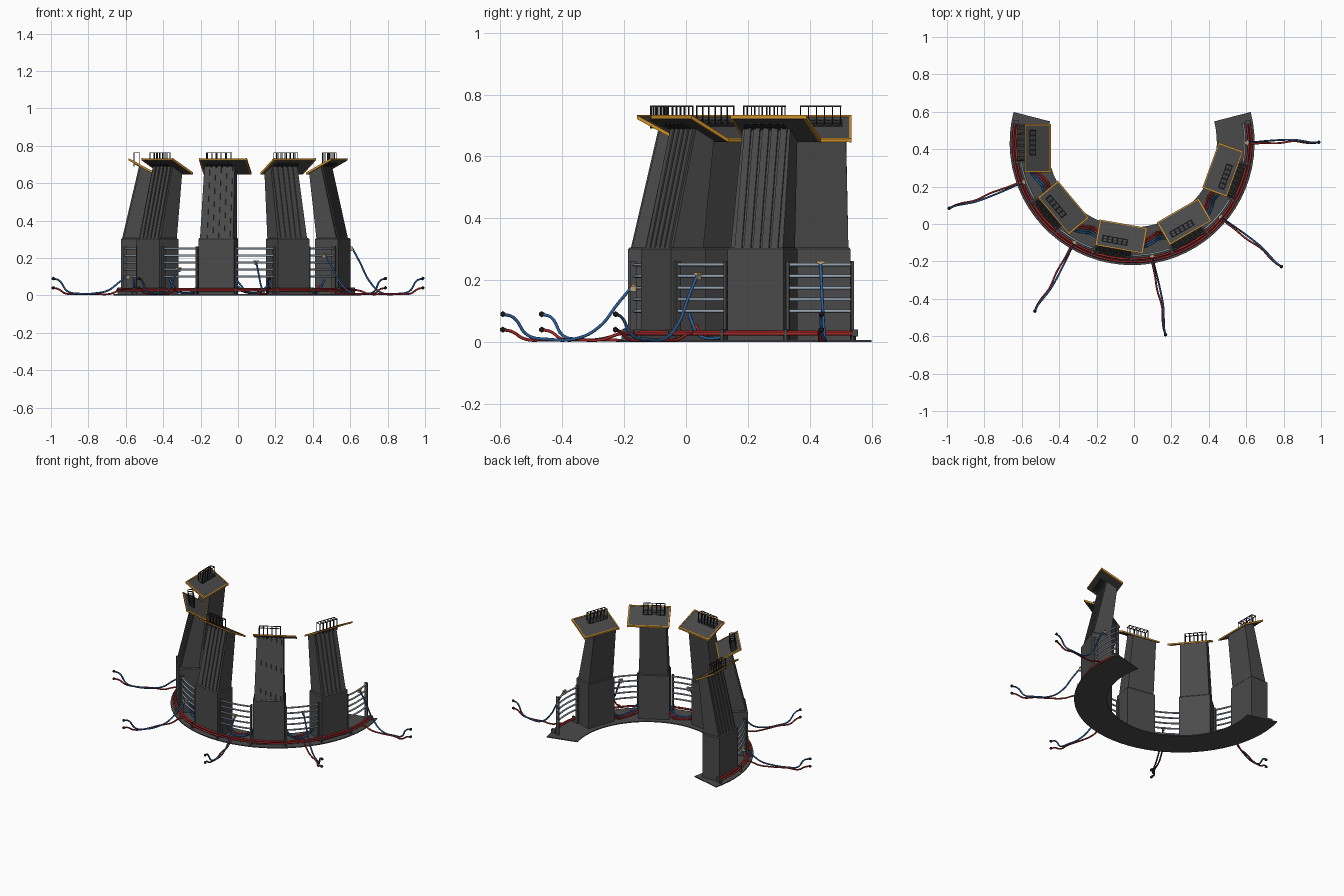
import bpy, bmesh, math
from mathutils import Vector

if "Cube" in bpy.data.objects:
    bpy.data.objects.remove(bpy.data.objects["Cube"])

CX, CY = -0.01, 0.435                     # centre of the arc
TOWERS = [180, 220, 260, 300, 340]        # tower angles
BAYS = [200, 240, 280, 320, 360]          # fence angles
RAIL_Z = [0.10, 0.138, 0.175, 0.213, 0.25]


def material(name, rgb):
    m = bpy.data.materials.new(name)
    m.diffuse_color = (*rgb, 1)
    m.use_nodes = True
    m.node_tree.nodes["Principled BSDF"].inputs["Base Color"].default_value = m.diffuse_color
    return m


GREY = material("dark_grey", (0.068, 0.068, 0.068))
BLACK = material("near_black", (0.025, 0.025, 0.027))
ORANGE = material("orange", (0.62, 0.27, 0.02))
STEEL = material("pale_steel", (0.30, 0.37, 0.44))
RED = material("red", (0.36, 0.02, 0.02))
BLUE = material("blue", (0.025, 0.11, 0.30))
TAN = material("tan", (0.55, 0.36, 0.18))


def place(a, r, t, z):
    """Point at arc angle a, radius r, tangential offset t, height z."""
    a = math.radians(a)
    return Vector((CX + r * math.cos(a) - t * math.sin(a),
                   CY + r * math.sin(a) + t * math.cos(a), z))


def hexa(bm, pts):
    """Solid from four bottom and four top points."""
    v = [bm.verts.new(p) for p in pts]
    for f in ((3, 2, 1, 0), (4, 5, 6, 7), (0, 1, 5, 4),
              (1, 2, 6, 5), (2, 3, 7, 6), (3, 0, 4, 7)):
        bm.faces.new([v[i] for i in f])


def loft(bm, a, low, high):
    """Tapered block; each end is (r0, r1, t0, t1, z_inner, z_outer)."""
    pts = []
    for r0, r1, t0, t1, zi, zo in (low, high):
        pts += [place(a, r0, t0, zi), place(a, r1, t0, zo),
                place(a, r1, t1, zo), place(a, r0, t1, zi)]
    hexa(bm, pts)


def box(bm, a, r0, r1, t0, t1, z0, z1):
    loft(bm, a, (r0, r1, t0, t1, z0, z0), (r0, r1, t0, t1, z1, z1))


def deck(r):
    """Height of the tilted platform top at radius r."""
    return 0.655 + (r - 0.435) / 0.14 * 0.076


def sloped(bm, a, r0, r1, t0, t1, down, up):
    """Slab that follows the platform tilt."""
    loft(bm, a, (r0, r1, t0, t1, deck(r0) - down, deck(r1) - down),
         (r0, r1, t0, t1, deck(r0) + up, deck(r1) + up))


def finish(name, bm, *mats):
    bmesh.ops.recalc_face_normals(bm, faces=bm.faces)
    me = bpy.data.meshes.new(name)
    bm.to_mesh(me)
    bm.free()
    for m in mats:
        me.materials.append(m)
    ob = bpy.data.objects.new(name, me)
    bpy.context.collection.objects.link(ob)
    return ob


def tubes(name, paths, radius, mat):
    """Round tubes along smooth paths."""
    cu = bpy.data.curves.new(name, 'CURVE')
    cu.dimensions = '3D'
    cu.bevel_depth = radius
    cu.bevel_resolution = 2
    cu.resolution_u = 6
    cu.use_fill_caps = True
    for path in paths:
        sp = cu.splines.new('BEZIER')
        sp.bezier_points.add(len(path) - 1)
        for bp, p in zip(sp.bezier_points, path):
            bp.co = p
            bp.handle_left_type = bp.handle_right_type = 'AUTO'
    cu.materials.append(mat)
    ob = bpy.data.objects.new(name, cu)
    bpy.context.collection.objects.link(ob)


# Curved floor plate
bm = bmesh.new()
rows = [[bm.verts.new(place(165.5 + i * 5.225, r, 0, z))
         for r, z in ((0.453, 0), (0.655, 0), (0.655, 0.006), (0.453, 0.006))]
        for i in range(41)]
for p, q in zip(rows, rows[1:]):
    for k in range(4):
        bm.faces.new((p[k], q[k], q[(k + 1) % 4], p[(k + 1) % 4]))
bm.faces.new(rows[0])
bm.faces.new(rows[-1])
finish("floor_plate", bm, GREY)

# Tower base blocks with a chamfered shoulder
bm = bmesh.new()
for a in TOWERS:
    box(bm, a, 0.485, 0.615, -0.097, 0.097, 0.004, 0.30)
    loft(bm, a, (0.485, 0.615, -0.097, 0.097, 0.30, 0.30),
         (0.49, 0.61, -0.092, 0.092, 0.306, 0.306))
finish("tower_base", bm, GREY)

# Leaning tower shafts with raised ribs on the outer face
bm, ribs = bmesh.new(), bmesh.new()
for a in TOWERS:
    loft(bm, a, (0.490, 0.604, -0.09, 0.09, 0.30, 0.30),
         (0.445, 0.512, -0.082, 0.082, 0.655, 0.692))
    for i in range(5):
        t = -0.062 + i * 0.031
        loft(ribs, a, (0.595, 0.610, t - 0.012, t + 0.012, 0.302, 0.302),
             (0.503, 0.518, t - 0.011, t + 0.011, 0.688, 0.695))
finish("tower_shaft", bm, GREY)
finish("shaft_ribs", ribs, GREY)

# Tilted platforms inside orange edge frames
bm, frame = bmesh.new(), bmesh.new()
for a in TOWERS:
    sloped(bm, a, 0.437, 0.573, -0.098, 0.158, 0.009, 0)
    for t0, t1 in ((-0.10, -0.092), (0.152, 0.16)):
        sloped(frame, a, 0.435, 0.575, t0, t1, 0.010, 0.0025)
    for r0, r1 in ((0.435, 0.441), (0.569, 0.575)):
        sloped(frame, a, r0, r1, -0.10, 0.16, 0.008, 0.002)
finish("platform", bm, GREY)
finish("platform_frame", frame, ORANGE)

# Grilles through the platforms and small cage railings above them
bm, grille = bmesh.new(), bmesh.new()
w = 0.0017
for a in TOWERS:
    for i in range(6):
        t = -0.065 + i * 0.026
        box(bm, a, 0.515, 0.546, t - w, t + w, 0.760, 0.764)
        sloped(grille, a, 0.514, 0.548, t - 0.006, t + 0.006, 0.013, 0.003)
        for r in (0.515, 0.546):
            box(bm, a, r - w, r + w, t - w, t + w, 0.690, 0.761)
    for r in (0.515, 0.546):
        box(bm, a, r - w, r + w, -0.067, 0.067, 0.760, 0.764)
    for r in (0.516, 0.531, 0.546):
        sloped(grille, a, r - 0.003, r + 0.003, -0.07, 0.07, 0.012, 0.002)
finish("platform_railing", bm, BLACK)
finish("platform_grille", grille, BLACK)

# Fence rails and posts between towers
tubes("fence_rails", [[place(b + d, 0.603, 0, z) for d in (-10.5, -5, 0, 5, 10.2)]
                      for b in BAYS for z in RAIL_Z], 0.0055, STEEL)
bm = bmesh.new()
for b in BAYS:
    for d in (-10, 9.7):
        box(bm, b + d, 0.594, 0.614, -0.005, 0.005, 0.004, 0.262)
finish("fence_posts", bm, GREY)

# Two red main hoses round the outside, with clamps and end caps
tubes("main_hoses", [[place(170 + i * 10, r, 0, z) for i in range(21)]
                     for r, z in ((0.622, 0.032), (0.637, 0.027))], 0.006, RED)
bm = bmesh.new()
for a in [t + d for t in TOWERS for d in (-9.8, 9.8)]:
    box(bm, a, 0.612, 0.644, -0.005, 0.005, 0.004, 0.041)
for a in (170, 370):
    box(bm, a, 0.615, 0.644, -0.010, 0.010, 0.018, 0.040)
finish("hose_clamps", bm, GREY)

# Loose cables running outward from each fence bay
ENDS = [(-0.992, 0.082), (-0.532, -0.47), (0.17, -0.596), (0.792, -0.23), (0.992, 0.438)]
blue, red, caps, valves = [], [], bmesh.new(), bmesh.new()
for b, z, e in zip(BAYS, RAIL_Z, ENDS):
    s = place(b, 0.622, 0, z)
    run = Vector((e[0] - s.x, e[1] - s.y, 0))
    side = Vector((-run.y, run.x, 0)).normalized()

    def along(pts):
        return [Vector((s.x, s.y, 0)) + run * f + side * o + Vector((0, 0, h))
                for f, o, h in pts]
    bl = along([(0, 0, z), (0.10, 0.003, z * 0.72), (0.25, 0.008, z * 0.28),
                (0.42, 0.012, 0.012), (0.65, 0.013, 0.009), (0.80, 0.004, 0.022),
                (0.91, -0.002, 0.08), (0.99, 0, 0.09)])
    rd = along([(0, -0.006, 0.03), (0.10, -0.005, 0.025), (0.22, -0.003, 0.008),
                (0.42, -0.004, 0.007), (0.65, 0.006, 0.007), (0.82, -0.004, 0.010),
                (0.92, -0.005, 0.034), (0.99, -0.001, 0.04)])
    blue.append(bl)
    red.append(rd)
    for path in (bl, rd):
        res = bmesh.ops.create_icosphere(caps, subdivisions=1, radius=0.010)
        bmesh.ops.translate(caps, verts=res["verts"], vec=path[-1])
    # valve with a T handle on the rail
    box(valves, b, 0.606, 0.625, -0.006, 0.006, z - 0.012, z + 0.008)
    box(valves, b, 0.611, 0.622, -0.014, 0.014, z + 0.004, z + 0.012)
finish("cable_plugs", caps, BLACK)
finish("valves", valves, TAN)
tubes("blue_cables", blue, 0.005, BLUE)
tubes("red_cables", red, 0.005, RED)


# Sagging cables linking neighbouring towers
def swag(b, r, top, wave):
    return [place(b + d, r + o * wave, 0, 0.012 + (top - 0.012) * k)
            for d, o, k in ((-11.5, 0, 1), (-8, 0.6, 0.5), (-4, 1, 0.1),
                            (1, 0, 0), (5, -1, 0.12), (8.5, -0.6, 0.5), (11.5, 0, 1))]


tubes("blue_links", [swag(b, r, z, 0.014) for b in BAYS[:4]
                     for r, z in ((0.55, 0.11), (0.538, 0.07))], 0.005, BLUE)
tubes("red_links", [swag(b, r, z, 0.014) for b in BAYS[:4]
                    for r, z in ((0.525, 0.07), (0.512, 0.045))], 0.005, RED)
